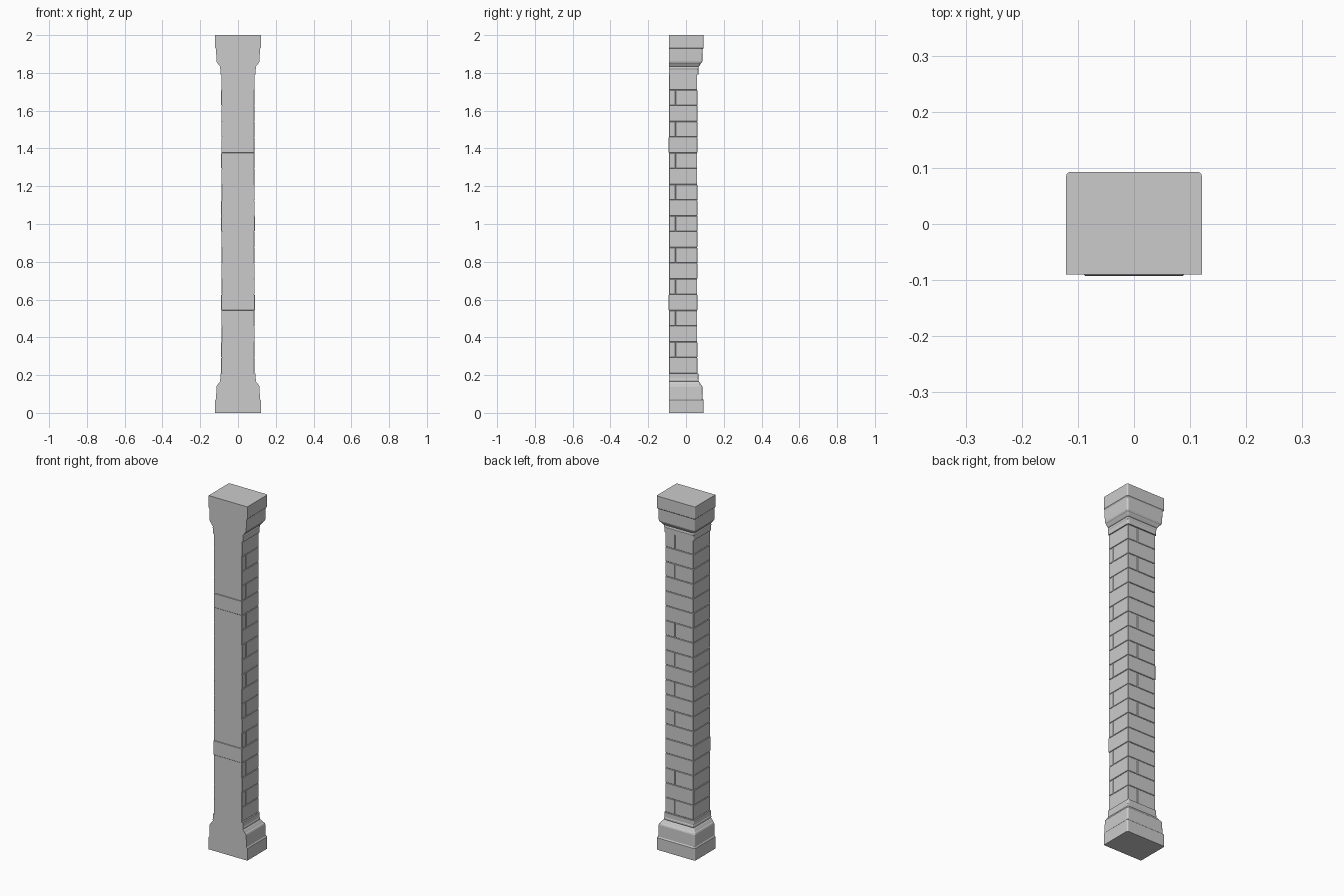
import bpy, bmesh, math, random

if "Cube" in bpy.data.objects:
    bpy.data.objects.remove(bpy.data.objects["Cube"])

random.seed(4)
HX, FRONT, BACK = 0.088, -0.09, 0.060   # shaft half width, flat front, back face


def finish(name, bm):
    bmesh.ops.recalc_face_normals(bm, faces=bm.faces[:])
    me = bpy.data.meshes.new(name)
    bm.to_mesh(me)
    bm.free()
    ob = bpy.data.objects.new(name, me)
    bpy.context.collection.objects.link(ob)
    return ob


def prism(bm, pts, z0, z1, bevel=0.0):
    """Extrude a footprint polygon and chamfer its edges."""
    lo = [bm.verts.new((x, y, z0)) for x, y in pts]
    hi = [bm.verts.new((x, y, z1)) for x, y in pts]
    n = len(pts)
    faces = [bm.faces.new(lo[::-1]), bm.faces.new(hi)]
    faces += [bm.faces.new((lo[i], lo[(i + 1) % n], hi[(i + 1) % n], hi[i])) for i in range(n)]
    if bevel:
        edges = list({e for f in faces for e in f.edges})
        bmesh.ops.bevel(bm, geom=edges, offset=bevel, segments=1, affect='EDGES')


def rect(x0, x1, y0, y1):
    return [(x0, y0), (x1, y0), (x1, y1), (x0, y1)]


# Base and capital: one moulding profile (height, outset) lofted on three sides
PROFILE = [(0, .033), (.068, .033), (.071, .030), (.074, .028), (.14, .026),
           (.147, .023), (.150, .019), (.164, .010), (.167, .005), (.172, .007),
           (.178, .007), (.182, .005), (.208, .005)]


def ring(o, r=0.008):
    x, y = HX + o, BACK + o
    pts = [(-x, FRONT), (x, FRONT)]
    for sx, start in ((1, 0), (-1, 90)):
        for k in range(4):
            a = math.radians(start + 30 * k)
            pts.append((sx * (x - r) + r * math.cos(a), y - r + r * math.sin(a)))
    return pts


def moulding(name, flip):
    bm = bmesh.new()
    rows = [[bm.verts.new((x, y, 2 - z if flip else z)) for x, y in ring(o)]
            for z, o in PROFILE]
    n = len(rows[0])
    for a, b in zip(rows, rows[1:]):
        for i in range(n):
            bm.faces.new((a[i], a[(i + 1) % n], b[(i + 1) % n], b[i]))
    bm.faces.new(rows[0])
    bm.faces.new(rows[-1])
    return finish(name, bm)


moulding("base", False)
moulding("capital", True)

# Mortar core with the flat front
bm = bmesh.new()
prism(bm, rect(-HX + .003, HX - .003, FRONT, BACK - .003), .15, 1.85)
finish("shaft_core", bm)

# Brick courses: back joint and side joint alternate
bm = bmesh.new()
COURSES, Z0, Z1 = 19, 0.209, 1.793
step = (Z1 - Z0) / COURSES
jx, jy, gap = 0.028, -0.055, 0.0006
for i in range(COURSES):
    a, b = Z0 + i * step + gap, Z0 + (i + 1) * step - gap
    j = lambda: random.uniform(-.0008, .0008)
    xl, xr, yb = -HX - .0005 + j(), HX + j(), BACK + j()
    yf = FRONT - .0025 if i in (4, 14) else FRONT + .0002
    if i % 2 == 0:
        bricks = [rect(xl, jx - gap, yf, yb), rect(jx + gap, xr, yf, yb)]
        if i in (4, 14):
            bricks = [rect(xl, xr, yf, yb)]
    else:
        bricks = [[(xl, yf), (jx - gap, yf), (jx - gap, jy + gap), (xr, jy + gap),
                   (xr, yb), (xl, yb)],
                  rect(jx + gap, xr + j(), yf, jy - gap)]
    for pts in bricks:
        prism(bm, pts, a, b, 0.002)
finish("shaft_bricks", bm)
